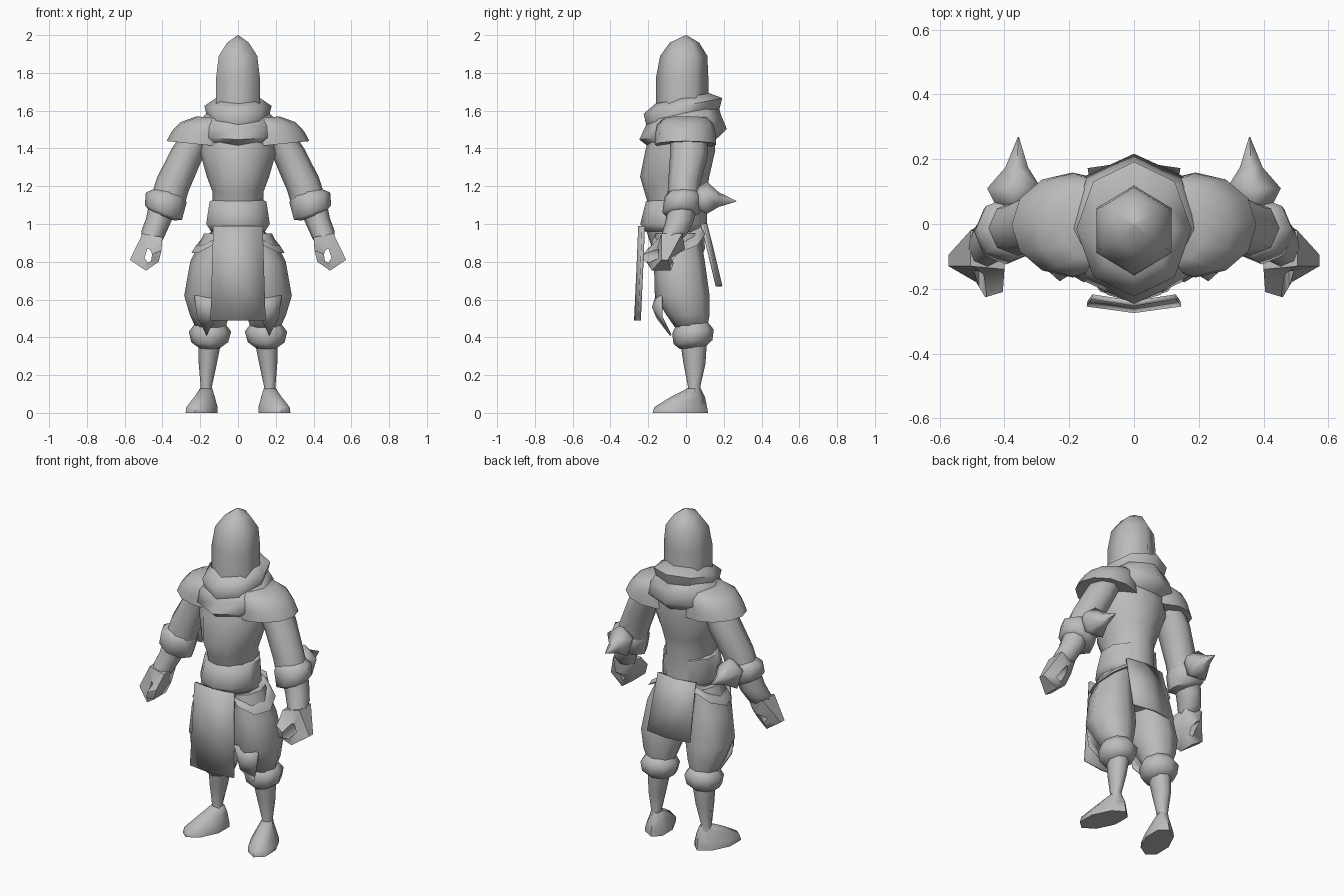
import bpy
import bmesh
from math import sin, cos, pi, radians
from mathutils import Matrix

default_cube = bpy.data.objects.get("Cube")
if default_cube:
    bpy.data.objects.remove(default_cube, do_unlink=True)

grey = bpy.data.materials.new("plain grey")
grey.use_nodes = True
colour = (.5, .5, .5, 1)
grey.diffuse_color = colour
grey.node_tree.nodes["Principled BSDF"].inputs["Base Color"].default_value = colour


def finish(name, bm, mirror=False, thickness=0, angle=65):
    """Turn a bmesh into a smooth-shaded object, optionally mirrored or thickened."""
    bmesh.ops.recalc_face_normals(bm, faces=bm.faces)
    mesh = bpy.data.meshes.new(name)
    bm.to_mesh(mesh)
    bm.free()
    mesh.materials.append(grey)
    obj = bpy.data.objects.new(name, mesh)
    bpy.context.collection.objects.link(obj)
    bpy.ops.object.select_all(action='DESELECT')
    obj.select_set(True)
    bpy.context.view_layer.objects.active = obj
    bpy.ops.object.shade_smooth_by_angle(angle=radians(angle))
    if thickness:
        solid = obj.modifiers.new("thickness", 'SOLIDIFY')
        solid.thickness = thickness
        solid.offset = 0
    if mirror:
        obj.modifiers.new("other_side", 'MIRROR').use_mirror_merge = False
    return obj


def loft(name, rings, sides=8, slope_x=0, slope_y=0, skew=0, matrix=None, **options):
    """Skin elliptical rings (x, y, z, radius x, radius y[, slope x, slope y])."""
    bm = bmesh.new()
    loops = []
    for x, y, z, rx, ry, *slopes in rings:
        sx, sy = slopes or (slope_x, slope_y)
        loop = []
        for i in range(sides):
            a = 2 * pi * i / sides
            dx, dy = rx * sin(a), -ry * cos(a)
            loop.append(bm.verts.new((x + dx + skew * dy, y + dy, z + sx * dx + sy * dy)))
        loops.append(loop)
    for low, high in zip(loops, loops[1:]):
        for i in range(sides):
            j = (i + 1) % sides
            bm.faces.new((low[i], low[j], high[j], high[i]))
    bm.faces.new(loops[0])
    bm.faces.new(loops[-1])
    bmesh.ops.remove_doubles(bm, verts=bm.verts, dist=.0005)
    if matrix:
        bm.transform(matrix)
    return finish(name, bm, **options)


def hanging_panel(name, rows, bulge):
    """Cloth strip from rows (half width, y, z), bowed along its centre line."""
    bm = bmesh.new()
    grid = [[bm.verts.new((s * w, y + (0 if s else bulge), z)) for s in (-1, 0, 1)]
            for w, y, z in rows]
    for a, b in zip(grid, grid[1:]):
        for i in range(2):
            bm.faces.new((a[i], a[i + 1], b[i + 1], b[i]))
    return finish(name, bm, thickness=.016)


# Hood with a ridge down the front and back
loft("hood", [
    (0, -.02, 1.52, .133, .14), (0, -.02, 1.78, .133, .138),
    (0, -.012, 1.89, .118, .125), (0, -.008, 1.96, .066, .078),
    (0, 0, 2, .002, .002)], sides=6)

# Flared collar closing up against the hood, and the cowl below it
loft("collar", [
    (0, -.02, 1.51, .14, .17), (0, -.018, 1.55, .16, .19),
    (0, -.016, 1.625, .178, .208), (0, -.02, 1.665, .12, .142)],
    sides=8, slope_y=.2)
loft("cowl", [
    (0, -.03, 1.42, .15, .17, 0, .06), (0, -.015, 1.475, .21, .232, 0, .12),
    (0, -.015, 1.54, .21, .203, 0, .15), (0, -.015, 1.59, .165, .185, 0, .2)],
    sides=8)

# Shoulder capes with a flat underside, meeting under the cowl
loft("shoulder_capes", [
    (.2, 0, 1.425, .1, .1), (.19, -.003, 1.42, .188, .162),
    (.185, -.003, 1.475, .165, .16), (.165, -.003, 1.525, .14, .15),
    (.12, 0, 1.56, .1, .12)], sides=12, slope_x=.1, mirror=True)

# Torso, belt and hips
loft("torso", [
    (0, -.03, 1, .14, .14), (0, -.055, 1.17, .135, .165),
    (0, -.06, 1.25, .165, .183), (0, -.03, 1.39, .205, .185),
    (0, -.02, 1.48, .19, .17)], sides=12)
loft("belt", [
    (0, -.06, .96, .15, .16), (0, -.067, 1, .177, .175),
    (0, -.052, 1.12, .158, .16), (0, -.052, 1.13, .12, .13)], sides=10)
loft("hips", [
    (0, -.04, .76, .07, .1), (0, -.04, .87, .15, .14),
    (0, -.06, .98, .15, .155)], sides=10)

# Hanging cloth panels
hanging_panel("front_tabard", [(.13, -.225, .99), (.137, -.235, .75), (.145, -.247, .49)], -.02)
hanging_panel("back_tabard", [(.125, .085, 1), (.132, .12, .86), (.142, .165, .67)], .02)

# Baggy trousers with a strap round each hip
loft("trousers", [
    (.145, .03, .44, .075, .08), (.15, .01, .52, .105, .115),
    (.15, -.02, .62, .135, .145), (.135, -.035, .8, .118, .135),
    (.1, -.045, .95, .08, .12)], sides=8, mirror=True)
loft("hip_straps", [
    (.125, -.04, .925, .105, .13), (.125, -.04, .92, .122, .143),
    (.115, -.04, .95, .108, .135), (.11, -.04, .95, .09, .12)],
    sides=8, slope_x=-.6, slope_y=.2, mirror=True)

# Pointed cloth flaps above the knees
bm = bmesh.new()
outline = [(.08, -.15, .64), (.23, -.13, .62), (.215, -.13, .51),
           (.165, -.08, .41), (.12, -.15, .5)]
rim = [bm.verts.new(p) for p in outline]
ridge = bm.verts.new((.155, -.175, .56))
for a, b in zip(rim, rim[1:] + rim[:1]):
    bm.faces.new((a, b, ridge))
finish("knee_flaps", bm, mirror=True, thickness=.01)

# Boots: knee cuff, shin and outward-turned foot
loft("boot_cuffs", [
    (.15, .035, .345, .058, .068), (.15, .037, .375, .098, .103),
    (.148, .037, .43, .112, .11), (.148, .03, .48, .075, .08)],
    sides=8, slope_y=.1, mirror=True)
loft("shins", [
    (.168, .045, .09, .036, .04), (.168, .043, .14, .03, .033),
    (.16, .045, .26, .048, .058), (.15, .04, .37, .06, .07)], sides=8, mirror=True)
loft("feet", [
    (.193, -.03, 0, .083, .147), (.191, -.028, .03, .082, .14),
    (.177, .01, .085, .054, .09), (.168, .043, .13, .032, .035)],
    sides=8, skew=-.25, mirror=True)

# Arms: sleeve, gauntlet cuff, forearm
loft("sleeves", [
    (.375, -.015, 1.11, .085, .085), (.345, -.01, 1.21, .083, .085),
    (.275, .015, 1.36, .078, .1), (.22, .015, 1.46, .07, .1)],
    sides=8, slope_x=.45, mirror=True)
loft("gauntlet_cuffs", [
    (.405, -.03, 1.045, .065, .07, .4, 0), (.395, -.025, 1.06, .098, .1, .4, 0),
    (.38, -.015, 1.14, .108, .1, .25, 0), (.36, -.015, 1.17, .075, .08, .25, 0)],
    sides=8, mirror=True)
loft("forearms", [
    (.46, -.085, .91, .05, .055), (.45, -.06, .95, .06, .068),
    (.425, -.035, 1.01, .062, .075), (.4, -.02, 1.09, .07, .075)],
    sides=8, slope_x=.3, mirror=True)

# Elbow spikes pointing backwards (rings stacked along y)
loft("elbow_spikes", [
    (.37, -1.13, .04, .05, .05), (.37, -1.13, .11, .088, .095),
    (.362, -1.125, .175, .037, .042), (.357, -1.12, .268, .002, .002)],
    sides=5, matrix=Matrix.Rotation(-pi / 2, 4, 'X'), mirror=True)

# Curled fists: a band wrapped round an open grip
bm = bmesh.new()
fist = [(.4, .93, -.14, -.03), (.505, .95, -.13, -.02), (.573, .81, -.13, -.095),
        (.487, .753, -.18, -.08), (.42, .8, -.21, -.09), (.405, .86, -.21, -.06)]
grip = [(.465, .865), (.48, .868), (.495, .82), (.478, .795), (.46, .805), (.455, .84)]
sections = []
for (x, z, front, back), (gx, gz) in zip(fist, grip):
    corners = [(x, front, z), (x, back, z), (gx, back + .015, gz), (gx, front - .015, gz)]
    sections.append([bm.verts.new(c) for c in corners])
for a, b in zip(sections, sections[1:] + sections[:1]):
    for i in range(4):
        j = (i + 1) % 4
        bm.faces.new((a[i], a[j], b[j], b[i]))
finish("fists", bm, mirror=True)
